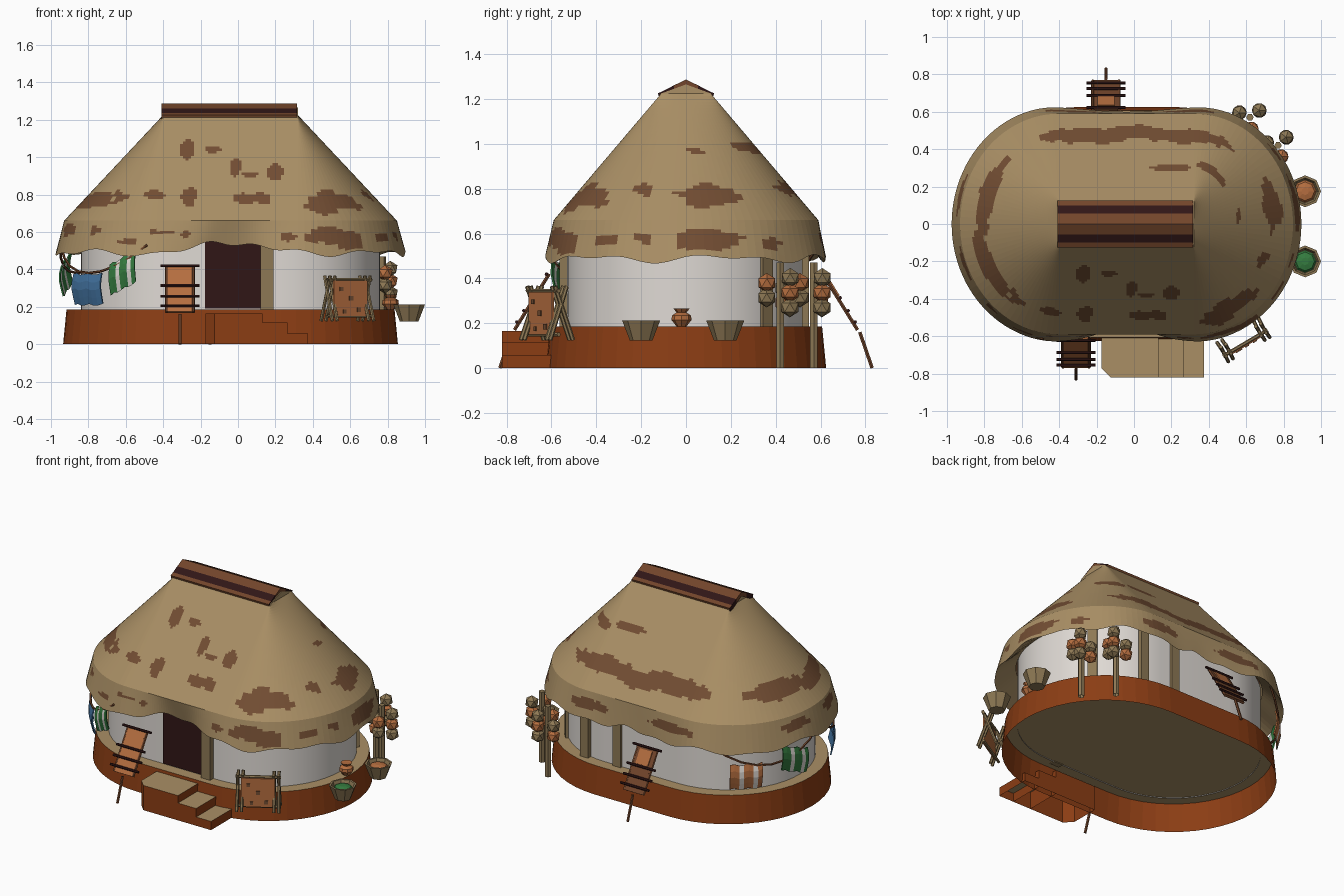
import bpy, bmesh, math, random
from mathutils import Vector, noise

if "Cube" in bpy.data.objects:
    bpy.data.objects.remove(bpy.data.objects["Cube"])

random.seed(3)
CX = -0.04
COLOURS = {
    "thatch": (.40, .275, .13), "earth": (.26, .047, .007), "hide_orange": (.46, .155, .05),
    "thatch_patch": (.17, .075, .033), "lime_wall": (.74, .70, .66), "dark": (.03, .008, .008),
    "ridge_brown": (.17, .06, .024), "green_cloth": (.035, .20, .05),
    "blue_cloth": (.055, .17, .35), "wood": (.27, .19, .09)}
MATS = {}
for key, c in COLOURS.items():
    MATS[key] = bpy.data.materials.new(key)
    MATS[key].diffuse_color = (*c, 1)


def mesh(name, verts, faces, mats, rule=None, smooth=False):
    me = bpy.data.meshes.new(name)
    me.from_pydata([tuple(v) for v in verts], [], faces)
    for m in mats:
        me.materials.append(MATS[m])
    bm = bmesh.new()
    bm.from_mesh(me)
    bmesh.ops.recalc_face_normals(bm, faces=bm.faces)
    for f in bm.faces:
        f.smooth = smooth
        if rule:
            f.material_index = rule(f)
    bm.to_mesh(me)
    bm.free()
    ob = bpy.data.objects.new(name, me)
    bpy.context.collection.objects.link(ob)
    return ob


def plan(arc, straight):
    """Unit stadium: (position along the straight, cos, sin)."""
    pts = []
    for side in (1, -1):
        for i in range(arc):
            a = math.pi * (i / arc - .5) + (0 if side > 0 else math.pi)
            pts.append((side, math.cos(a), math.sin(a)))
        for i in range(straight):
            pts.append((side * (1 - 2 * i / straight), 0, side))
    return pts


def loft(name, rings, mats, rule=None, smooth=False, cap=False):
    n = len(rings[0])
    verts = [v for r in rings for v in r]
    faces = [(k * n + i, k * n + (i + 1) % n, (k + 1) * n + (i + 1) % n, (k + 1) * n + i)
             for k in range(len(rings) - 1) for i in range(n)]
    if cap:
        faces.append(tuple(range((len(rings) - 1) * n, len(rings) * n)))
    return mesh(name, verts, faces, mats, rule, smooth)


def stadium(h, r, z, pts):
    return [(CX + h * m + r * c, r * s, z) for m, c, s in pts]


def bar(name, a, b, r, mat, sides=6):
    a, b = Vector(a), Vector(b)
    q = (b - a).to_track_quat('Z', 'Y')
    ring = [q @ Vector((r * math.cos(2 * math.pi * i / sides), r * math.sin(2 * math.pi * i / sides), 0))
            for i in range(sides)]
    ob = loft(name, [[a + v for v in ring], [b + v for v in ring]], [mat], cap=True)
    return ob


def slab(name, centre, u, v, thick, mat):
    """Thin board spanned by half-vectors u and v."""
    c, u, v = Vector(centre), Vector(u), Vector(v)
    w = u.cross(v).normalized() * thick / 2
    vs = [c + sx * u + sy * v + sz * w for sz in (-1, 1) for sx, sy in ((-1, -1), (1, -1), (1, 1), (-1, 1))]
    fs = [(0, 1, 2, 3), (4, 5, 6, 7), (0, 1, 5, 4), (1, 2, 6, 5), (2, 3, 7, 6), (3, 0, 4, 7)]
    return mesh(name, vs, fs, [mat])


def lathe(name, x, y, prof, mat, sides=8):
    ring = lambda r, z: [(x + r * math.cos(2 * math.pi * i / sides), y + r * math.sin(2 * math.pi * i / sides), z)
                         for i in range(sides)]
    ob = loft(name, [ring(r, z) for r, z in prof], [mat], cap=True)
    return ob


# Platform, open underneath, and walls
P = plan(24, 2)
loft("platform", [stadium(.27, .625, 0, P), stadium(.27, .607, .185, P)], ["earth", "thatch"],
     lambda f: 1 if abs(f.normal.z) > .9 else 0, cap=True)
wall = loft("wall", [stadium(.27, .53, .18, P), stadium(.27, .53, .62, P)], ["lime_wall"], smooth=True)

# Roof: ridge-to-eave loft with a lifted eave over the door
FRONT = [(-.83, .61, .1, .03), (-.7, .79, .1, .035), (-.45, .8, .06, .02), (-.26, .79, .04, .05),
         (.07, .78, .11, .03), (.47, .76, .11, .055), (.72, .78, .02, .05), (.5, .58, .14, .045),
         (-.28, .59, .03, .02), (-.42, .6, .07, .01), (.27, .57, .04, .02), (-.27, 1.04, .04, .05),
         (-.14, 1.04, .05, .015), (-.01, .94, .03, .05), (.06, .91, .05, .015), (.2, .92, .04, .04),
         (-.59, .55, .04, .02)]
BACK = [(-.25, .8, .25, .045), (0, .77, .15, .035), (.28, .8, .26, .04), (.4, .98, .08, .025),
        (.2, 1.0, .1, .02), (-.3, .58, .16, .03), (.3, .58, .14, .03)]
RIGHT = [(-.41, .76, .07, .05), (-.19, .8, .04, .03), (.1, .77, .13, .05), (-.55, .56, .07, .05),
         (-.36, .57, .05, .025), (.09, .57, .13, .05), (-.18, .58, .04, .02), (.38, .55, .05, .025),
         (.06, .98, .06, .02), (-.18, .97, .02, .02)]
LEFT = [(-.2, .77, .2, .045), (.12, .79, .22, .045), (-.2, .61, .1, .03), (.15, .6, .12, .03), (.2, 1.02, .06, .02)]


def roof_rule(f):
    c = f.calc_center_median()
    if f.index >= OUTER:
        return 0
    if c.x > .55 or c.x < -.66 and abs(c.y) < .42:
        u, spots = c.y, RIGHT if c.x > 0 else LEFT
    else:
        u, spots = c.x, FRONT if c.y < 0 else BACK
    wob = .55 * noise.noise(c * 16) + .2 * noise.noise(c * 40)
    return int(any(((u - a) / w) ** 2 + ((c.z - b) / h) ** 2 < 1.05 + 1.3 * wob for a, b, w, h in spots))


R = plan(48, 48)
ROWS, rings = 56, []
SKIN = [(0, 0, 1.265), (0, .11, 1.225), (.53, .59, .66), (.575, .63, .5)]
door_pull = lambda x, s: math.exp(-((x - CX) / .2) ** 2) if s < -.5 else 0


def roof_point(m, c, s, rx, ry, z, low):
    x = CX + .36 * m + rx * c
    a = math.atan2(ry * s, x)
    wave = .012 * math.sin(9 * a) + .010 * math.sin(17 * a + 1) - .012
    d = door_pull(x, s)
    mid = math.exp(-((x - CX) / .3) ** 2) if s > .5 else 0
    return (x, (ry - low * (.075 * d + .03 * mid)) * s, z + low * (wave + .06 * d))


for (a, b, n) in ((0, 1, 3), (1, 2, 44), (2, 3, 12)):
    for k in range(n + (b == 3)):
        t = k / n
        rx, ry, z = (p + (q - p) * t for p, q in zip(SKIN[a], SKIN[b]))
        low = t if b == 3 else 0
        rings.append([roof_point(m, c, s, rx, ry, z, low) for m, c, s in R])
OUTER = (len(rings) - 1) * len(R)
rings.append([(CX + .36 * m + .43 * c, .52 * s, .6) for m, c, s in R])     # soffit
loft("thatch_roof", rings, ["thatch", "thatch_patch"], roof_rule)

# Ridge cap with dark edge strips
top = [(-.125, 1.225), (-.10, 1.237), (-.055, 1.26), (0, 1.287), (.055, 1.26), (.10, 1.237), (.125, 1.225)]
prof = top + [(y * .93, z - .03) for y, z in reversed(top)]
n = len(prof)
vs = [(x, y, z) for x in (-.41, .315) for y, z in prof]
fs = [(i, (i + 1) % n, n + (i + 1) % n, n + i) for i in range(n)]
fs += [(o + i, o + i + 1, o + n - 2 - i, o + n - 1 - i) for o in (0, n) for i in range(6)]
mesh("ridge_cap", vs, fs, ["ridge_brown", "dark"],
     lambda f: int(.055 < abs(f.calc_center_median().y) < .11))

# Doorway and wall posts
slab("doorway", (-.028, -.533, .375), (.148, 0, 0), (0, 0, .185), .009, "dark")
slab("door_post", (.155, -.545, .38), (.034, 0, 0), (0, 0, .2), .04, "wood")
for x in (.37, .13):
    slab("wall_post", (x, .533, .39), (.03, 0, 0), (0, 0, .21), .03, "wood")
a = math.radians(42)
slab("wall_post", (.23 + .533 * math.cos(a), .533 * math.sin(a), .39),
     (-.03 * math.sin(a), .03 * math.cos(a), 0), (0, 0, .21), .03, "wood")

# Entrance steps: landing with a cut corner, then two lower treads
for x0, x1, z, cut in ((-.175, .13, .165, .05), (.13, .265, .115, 0), (.265, .375, .058, 0)):
    o = [(x0, -.58), (x0, -.82 + cut), (x0 + cut, -.82), (x1, -.82), (x1, -.58)]
    if not cut:
        o.pop(1)
    loft("step", [[(x, y, 0) for x, y in o], [(x, y, z) for x, y in o]], ["earth", "thatch"],
         lambda f: 1 if abs(f.normal.z) > .9 else 0, cap=True)

# Leaning drying boards at front and back
for x0, s in ((-.31, -1), (-.15, 1)):
    hi, lo = Vector((x0, s * .61, .42)), Vector((x0, s * .765, .17))
    slab("drying_board", (hi + lo) / 2, (.065, 0, 0), (lo - hi) / 2, .014, "hide_orange" if s < 0 else "ridge_brown")
    if s > 0:
        slab("board_hide", hi.lerp(lo, .25) + Vector((0, .008, .005)), (.045, 0, 0), (lo - hi) * .16, .008, "hide_orange")
    for t in (.03, .45, .68, .88):
        p = hi.lerp(lo, t) + Vector((0, s * .008, .006))
        bar("board_rung", p - Vector((.105, 0, 0)), p + Vector((.105, 0, 0)), .008, "dark")
    for dx in (-.07, .07):
        bar("board_rail", hi + Vector((dx, 0, 0)), lo + Vector((dx, 0, 0)), .009, "ridge_brown")
    bar("board_leg", (x0, s * .775, .16), (x0, s * .83, 0), .009, "ridge_brown")

# Hide stretching frame at front right
c, u, w = Vector((.585, -.62, 0)), Vector((.85, .5, 0)), Vector((.5, -.85, 0))
for e in (-1, 1):
    for d in (-1, 1):
        for k in (.10, .13):
            bar("frame_pole", c + u * e * k + w * d * .06 + Vector((0, 0, .125)),
                c + u * e * (k - .005) - w * d * .03 + Vector((0, 0, .365)), .010, "wood")
for z in (.15, .345):
    bar("frame_bar", c - u * .14 + Vector((0, 0, z)) + w * .02, c + u * .14 + Vector((0, 0, z)) + w * .02, .010, "wood")
slab("stretched_hide", c + w * .03 + Vector((0, 0, .245)), u * .105, (0, 0, .095), .012, "hide_orange")
for du, dz, r in ((.0, 0, .012), (-.06, .05, .01), (.05, -.06, .012), (-.04, -.07, .01)):
    slab("hide_spot", c + w * .039 + u * du + Vector((0, 0, .245 + dz)), u * r, (0, 0, r), .006, "thatch_patch")

# Gourd posts at back right
for px, py in ((.62, .57), (.77, .42)):
    bar("gourd_post", (px, py, 0), (px, py, .47), .02, "wood", 6)
    for i in range(7):
        a = i * 2.1 + px
        bm = bmesh.new()
        bmesh.ops.create_icosphere(bm, subdivisions=1, radius=.044)
        vs = [v.co + Vector((px + .062 * math.cos(a), py + .062 * math.sin(a), .27 + .022 * i)) for v in bm.verts]
        fs = [tuple(v.index for v in f.verts) for f in bm.faces]
        bm.free()
        mesh("gourd", vs, fs, ["hide_orange" if i % 2 else "wood"])

# Bowls and small jar on the right side
for y, fill in ((-.2, "green_cloth"), (.175, "hide_orange")):
    lathe("bowl", .915, y, [(0, .122), (.05, .122), (.085, .213), (.072, .213), (.062, .185)], "wood")
    lathe("bowl_contents", .915, y, [(.06, .188), (.05, .2), (.02, .208)], fill)
lathe("jar", .815, -.02, [(.02, .183), (.045, .215), (.042, .235), (.022, .248), (.036, .265), (.02, .262)], "hide_orange")


# Washing lines round the left end
def around(deg, z, r=.64):
    a = math.radians(deg)
    return Vector((-.31 + r * math.cos(a), r * math.sin(a), z))


for d0, d1 in ((115, 184), (186, 254)):
    pts = [around(d0 + (d1 - d0) * i / 8, .53 - .15 * (1 - (i / 4 - 1) ** 2)) for i in range(9)]
    for p, q in zip(pts, pts[1:]):
        bar("washing_line", p, q, .007, "ridge_brown", 5)
CLOTHS = [(135, 9, .40, "hide_orange", "lime_wall"), (165, 9, .45, "green_cloth", "lime_wall"),
          (218, 11, .375, "blue_cloth", "blue_cloth"), (241, 7, .46, "green_cloth", "lime_wall")]
for mid, half, ztop, m0, m1 in CLOTHS:
    rows = 4
    tilt = .035 if mid > 230 else -.035 if mid == 165 else 0
    vs = [around(mid - half + half * i / 3.5, ztop - .165 * k / rows + tilt * (i / 3.5 - 1) + .006 * math.sin(i * 2),
                 .64 + .012 * math.sin(k)) for k in range(rows + 1) for i in range(8)]
    fs = [(k * 8 + i, k * 8 + i + 1, k * 8 + i + 9, k * 8 + i + 8) for k in range(rows) for i in range(7)]
    ob = mesh("hung_cloth", vs, fs, [m0, m1], lambda f: int(f.index % 7 in (2, 5)))
    ob.modifiers.new("thickness", 'SOLIDIFY').thickness = .008

for m in bpy.data.materials:
    if m.users and not m.is_grease_pencil:
        m.use_nodes = True
        m.node_tree.nodes["Principled BSDF"].inputs["Base Color"].default_value = m.diffuse_color
